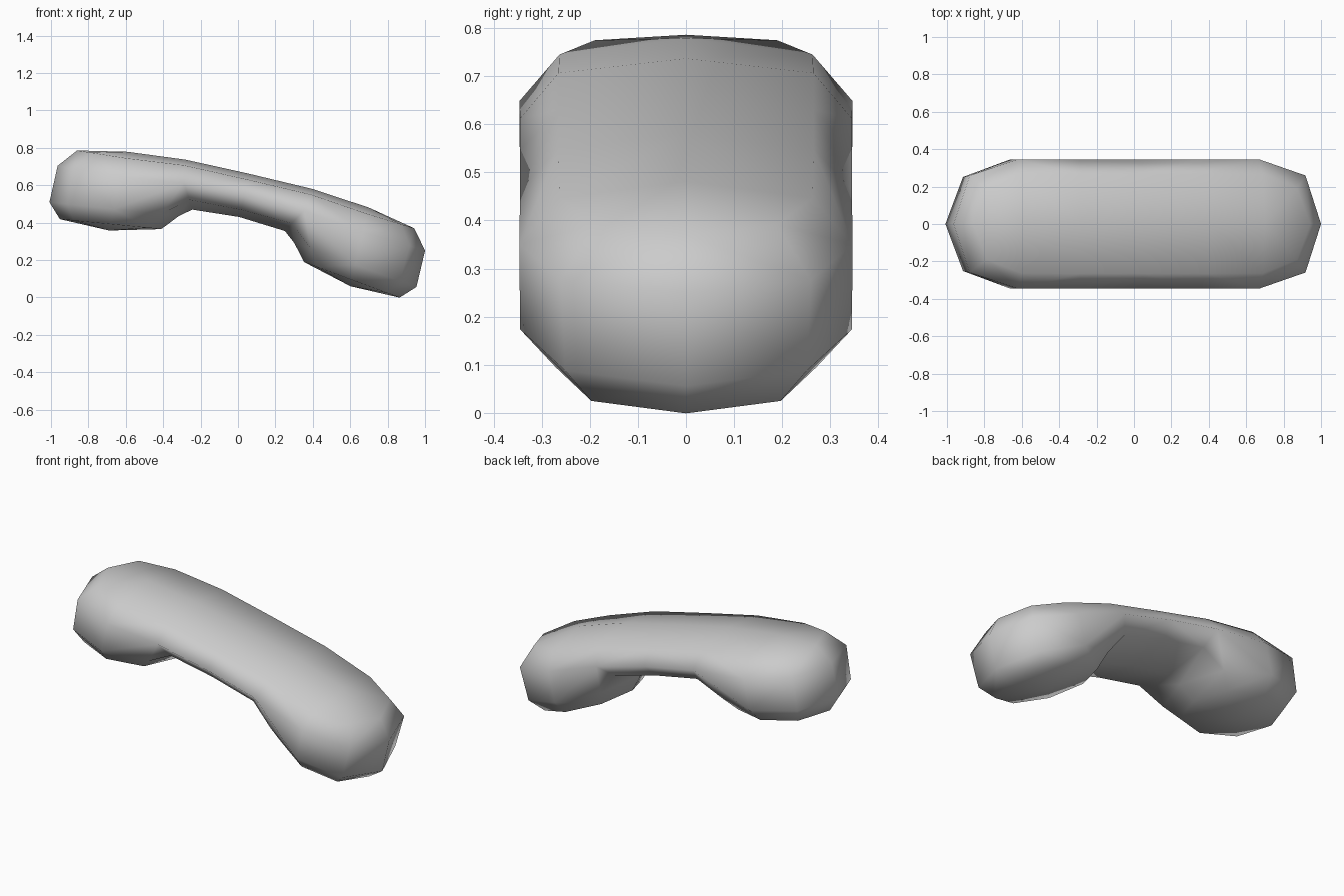
import bpy, bmesh, math
from mathutils import Matrix

if "Cube" in bpy.data.objects:
    bpy.data.objects.remove(bpy.data.objects["Cube"])

bm = bmesh.new()
CX = 0.662  # centre of the round end along the handle


def v(x, y, z):
    return bm.verts.new((x, y, z))


def face(*vs):
    bm.faces.new(vs)


def ring(radius, z, slope, steps, diag=1.0):
    """Half octagon (y >= 0) from the outer end inward, tilted along x."""
    out = []
    for i in range(steps):
        a = i * math.pi / 4
        r = radius * (diag if i % 2 else 1.0)
        dx, dy = r * math.cos(a), r * math.sin(a)
        out.append(v(CX + dx, max(dy, 0) if i not in (0, 4) else 0, z + slope * dx))
    return out


# Round end: crown, upper rim, lower rim and domed receiver face
crown = v(CX, 0, 0.205)
D = ring(0.263, 0.17, -0.07, 3, 1.02)
C = ring(0.346, 0.071, -0.066, 3, 1.06)
B = ring(0.345, -0.110, -0.12, 5, 1.03)
A = ring(0.27, -0.192, -0.13, 5, 1.03)
dome = v(CX, 0, -0.227)

for i in range(2):
    face(crown, D[i], D[i + 1])
    face(D[i], C[i], C[i + 1], D[i + 1])
    face(C[i], B[i], B[i + 1], C[i + 1])
for i in range(4):
    face(B[i], A[i], A[i + 1], B[i + 1])
    face(A[i], dome, A[i + 1])

# Handle: half cross-sections at the middle and near the round end
mid = [v(0, y, z) for y, z in
       [(0, .237), (.265, .205), (.345, .12), (.265, .04), (0, 0)]]
neck = [v(*p) for p in
        [(.349, 0, .234), (.349, .265, .203), (.33, .345, .11),
         (.28, .265, .03), (.254, 0, -.018)]]
for i in range(4):
    face(mid[i], neck[i], neck[i + 1], mid[i + 1])

# Join the handle to the round end
face(neck[0], crown, D[2], neck[1])
face(neck[1], D[2], C[2], neck[2])
face(neck[2], C[2], B[2])
face(neck[2], B[2], B[3], neck[3])
face(neck[3], B[3], B[4], neck[4])

# Mirror the quarter both ways and weld
for axis in ('X', 'Y'):
    geom = bm.verts[:] + bm.edges[:] + bm.faces[:]
    bmesh.ops.mirror(bm, geom=geom, matrix=Matrix.Identity(4),
                     merge_dist=0.0005, axis=axis)
    bmesh.ops.remove_doubles(bm, verts=bm.verts[:], dist=0.0005)
bmesh.ops.recalc_face_normals(bm, faces=bm.faces[:])

# Tilt to the resting angle
bm.transform(Matrix.Translation((0.007, 0, 0.43)) @
             Matrix.Rotation(math.radians(13), 4, 'Y'))
for f in bm.faces:
    f.smooth = True

mesh = bpy.data.meshes.new("handset")
bm.to_mesh(mesh)
bm.free()
obj = bpy.data.objects.new("handset", mesh)
bpy.context.collection.objects.link(obj)
